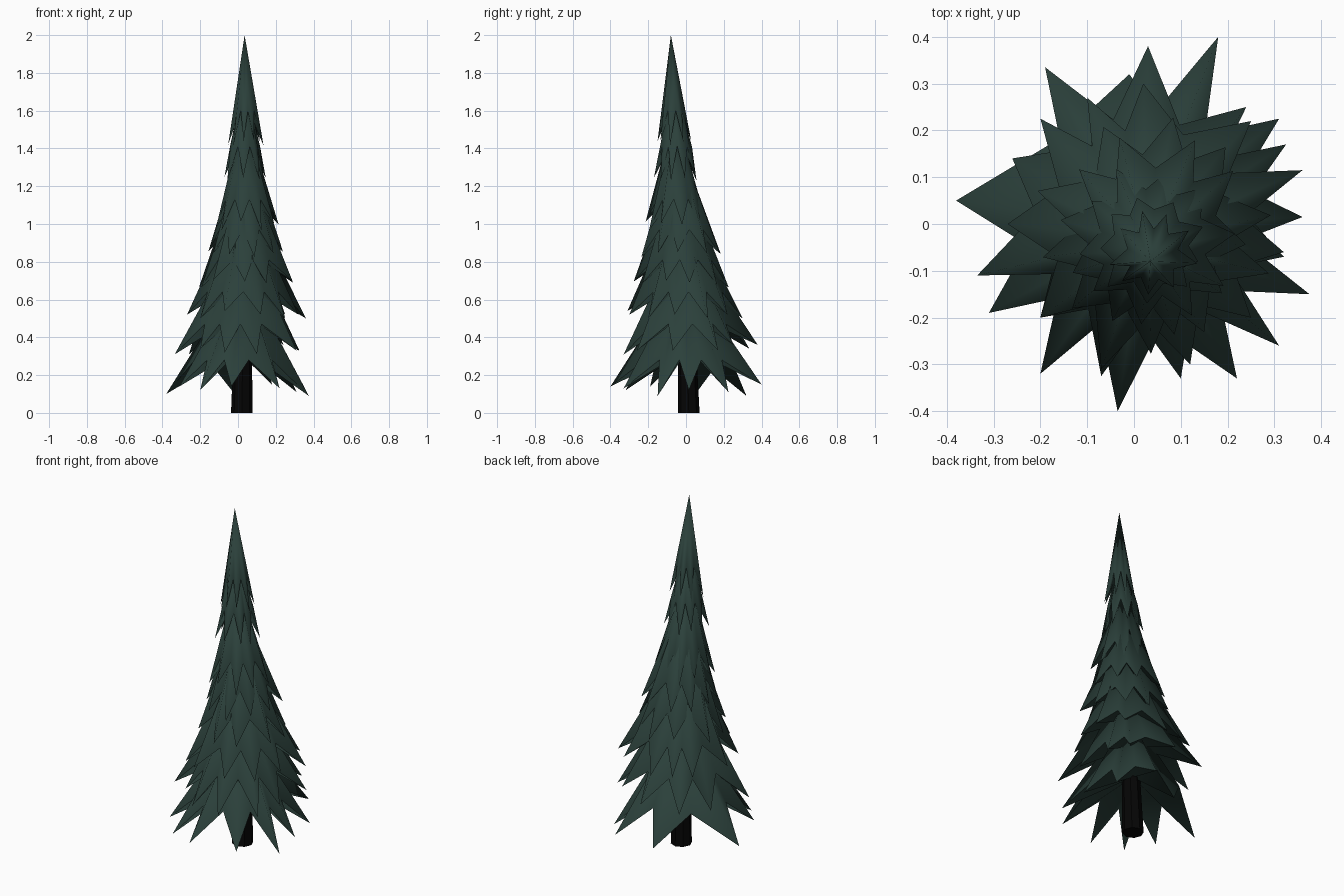
import bpy, bmesh, math, random

if "Cube" in bpy.data.objects:
    bpy.data.objects.remove(bpy.data.objects["Cube"])
random.seed(4)


def material(name, rgb):
    m = bpy.data.materials.new(name)
    m.diffuse_color = (*rgb, 1)
    m.use_nodes = True
    m.node_tree.nodes["Principled BSDF"].inputs["Base Color"].default_value = m.diffuse_color
    return m


green = material("dark pine green", (0.024, 0.051, 0.043))
black = material("charred bark", (0.0015, 0.0015, 0.0015))


def finish(bm, name, mat, smooth):
    bmesh.ops.recalc_face_normals(bm, faces=bm.faces)
    me = bpy.data.meshes.new(name)
    bm.to_mesh(me)
    bm.free()
    me.materials.append(mat)
    for p in me.polygons:
        p.use_smooth = smooth
    ob = bpy.data.objects.new(name, me)
    bpy.context.collection.objects.link(ob)
    return ob


def axis(z):
    """Point on the leaning centre line of the tree."""
    t = (z - 0.3) / 1.7
    return (0.02 + 0.015 * t, 0.015 - 0.095 * t, z)


def skirt(name, centre, tips, valley_r, valley_z, apex_z):
    """Star-edged cone: spike tips joined by raised valleys, hollowed underneath."""
    cx, cy = centre
    tips = sorted(tips, key=lambda t: math.atan2(t[1] - cy, t[0] - cx))
    bm = bmesh.new()
    apex = bm.verts.new(axis(apex_z))
    under = bm.verts.new(axis(valley_z + 0.06))
    rim = []
    for i, tip in enumerate(tips):
        nxt = tips[(i + 1) % len(tips)]
        a = math.atan2(tip[1] - cy, tip[0] - cx)
        b = math.atan2(nxt[1] - cy, nxt[0] - cx)
        if b < a:
            b += 2 * math.pi
        mid = (a + b) / 2
        rim.append(bm.verts.new(tip))
        rim.append(bm.verts.new((cx + valley_r * math.cos(mid),
                                 cy + valley_r * math.sin(mid), valley_z)))
    for i, v in enumerate(rim):
        w = rim[(i + 1) % len(rim)]
        bm.faces.new((v, w, apex))
        bm.faces.new((w, v, under))
        bm.edges.get((v, w)).smooth = False
    finish(bm, name, green, True)


def random_tips(centre, n, r, z):
    turn = random.random() * 6.28
    out = []
    for i in range(n):
        a = turn + (i + random.uniform(-0.18, 0.18)) * 2 * math.pi / n
        k = r * random.uniform(0.92, 1.08)
        out.append((centre[0] + k * math.cos(a), centre[1] + k * math.sin(a),
                    z + random.uniform(-0.025, 0.025)))
    return out


# Three wide lower branch skirts with uneven spikes
low = [(.375, -.15, .09), (.36, .015, .12), (.31, .225, .11), (.18, .4, .15),
       (-.01, .32, .09), (-.38, .05, .1), (-.31, -.19, .14), (-.2, -.32, .12),
       (-.035, -.4, .14), (.22, -.33, .13)]
second = [(.03, .38, .36), (.24, .25, .36), (.325, .17, .33), (.32, -.07, .33),
          (.31, -.26, .33), (.1, -.33, .31), (-.07, -.325, .32), (-.2, -.2, .34),
          (-.335, -.11, .31), (-.26, .14, .31), (-.19, .335, .34)]
third = [(.36, .115, .5), (.25, .22, .52), (.02, .3, .5), (-.1, .27, .51),
         (-.2, .225, .52), (-.27, 0, .52), (-.2, -.2, .5), (-.07, -.31, .54),
         (.12, -.3, .52), (.25, -.2, .5), (.32, -.06, .52)]
skirt("branches_1", (0, .01), low, .235, .28, .75)
skirt("branches_2", (.01, .01), second, .22, .47, .97)
skirt("branches_3", (.03, 0), third, .205, .64, 1.17)

# Narrower upper skirts: centre, spikes, tip radius, tip z, valley radius, valley z, apex z
upper = [((.04, -.015), 10, .25, .68, .165, .81, 1.35),
         ((.04, -.02), 10, .205, .84, .14, .97, 1.48),
         ((.04, -.04), 10, .165, .99, .115, 1.13, 1.6),
         ((.035, -.05), 9, .115, 1.25, .082, 1.41, 1.77),
         ((.04, -.065), 9, .09, 1.42, .055, 1.6, 2.0)]
for i, (c, n, r, z, vr, vz, az) in enumerate(upper):
    skirt(f"branches_{i + 4}", c, random_tips(c, n, r, z), vr, vz, az)

# Tapered octagonal trunk leaning with the tree
bm = bmesh.new()
bmesh.ops.create_cone(bm, cap_ends=True, segments=8, radius1=.057, radius2=.045, depth=.5)
for v in bm.verts:
    v.co.z += .25
    v.co.x += .02 + .015 * v.co.z
    v.co.y += .015 - .03 * v.co.z
finish(bm, "trunk", black, False)
